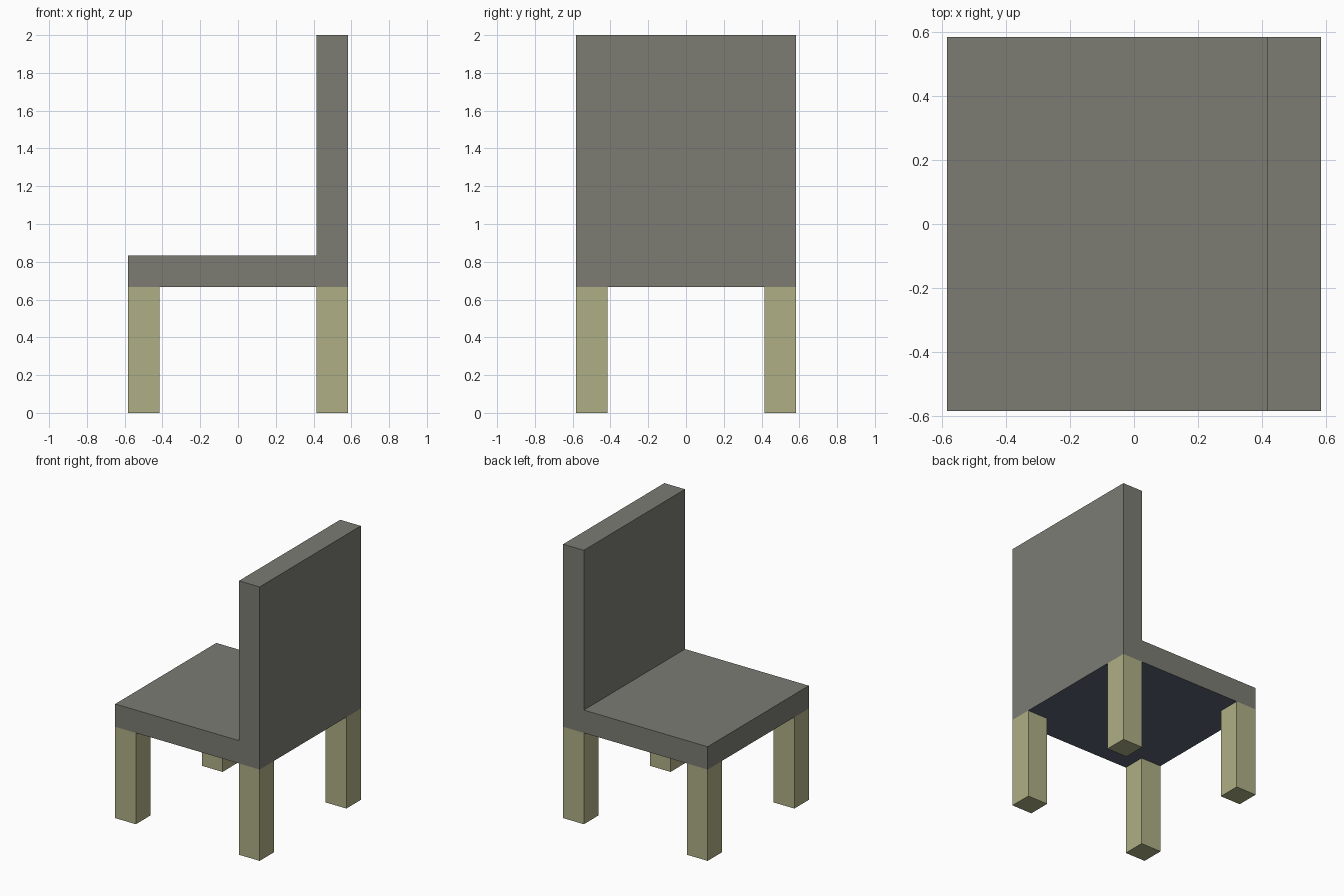
import bpy
import bmesh

if "Cube" in bpy.data.objects:
    bpy.data.objects.remove(bpy.data.objects["Cube"])

U = 1 / 12                      # grid step of the model
HALF, INNER = 7 * U, 5 * U      # outer half width, inner edge of legs and back
SEAT_Z, SEAT_TOP, TOP = 8 * U, 10 * U, 2.0


def material(name, rgb):
    lin = [((c / 255 + 0.055) / 1.055) ** 2.4 for c in rgb]
    m = bpy.data.materials.new(name)
    m.diffuse_color = (*lin, 1)
    m.use_nodes = True
    m.node_tree.nodes["Principled BSDF"].inputs["Base Color"].default_value = m.diffuse_color
    return m


def extrude_profile(name, points, vector, mats):
    bm = bmesh.new()
    face = bm.faces.new([bm.verts.new(p) for p in points])
    new = bmesh.ops.extrude_face_region(bm, geom=[face], use_keep_orig=True)["geom"]
    verts = [g for g in new if isinstance(g, bmesh.types.BMVert)]
    bmesh.ops.translate(bm, vec=vector, verts=verts)
    bmesh.ops.recalc_face_normals(bm, faces=bm.faces[:])
    if len(mats) > 1:           # downward faces take the second colour
        bm.normal_update()
        for f in bm.faces:
            f.material_index = int(f.normal.z < -0.9)
    me = bpy.data.meshes.new(name)
    bm.to_mesh(me)
    bm.free()
    for m in mats:
        me.materials.append(m)
    ob = bpy.data.objects.new(name, me)
    bpy.context.collection.objects.link(ob)
    return ob


grey = material("warm grey", (124, 124, 116))
cream = material("pale olive wood", (175, 175, 134))
dark = material("slate underside", (90, 98, 115))

# Seat and backrest: one L-shaped profile
profile = [(-HALF, SEAT_Z), (HALF, SEAT_Z), (HALF, TOP),
           (INNER, TOP), (INNER, SEAT_TOP), (-HALF, SEAT_TOP)]
extrude_profile("seat_and_backrest", [(x, -HALF, z) for x, z in profile],
                (0, 2 * HALF, 0), [grey, dark])

# Four square legs at the corners
for sx, xname in ((-1, "left"), (1, "right")):
    for sy, yname in ((-1, "front"), (1, "back")):
        a, b = INNER, HALF
        square = [(a, a), (b, a), (b, b), (a, b)]
        extrude_profile(f"{yname}_{xname}_leg",
                        [(sx * x, sy * y, 0) for x, y in square],
                        (0, 0, SEAT_Z), [cream])
